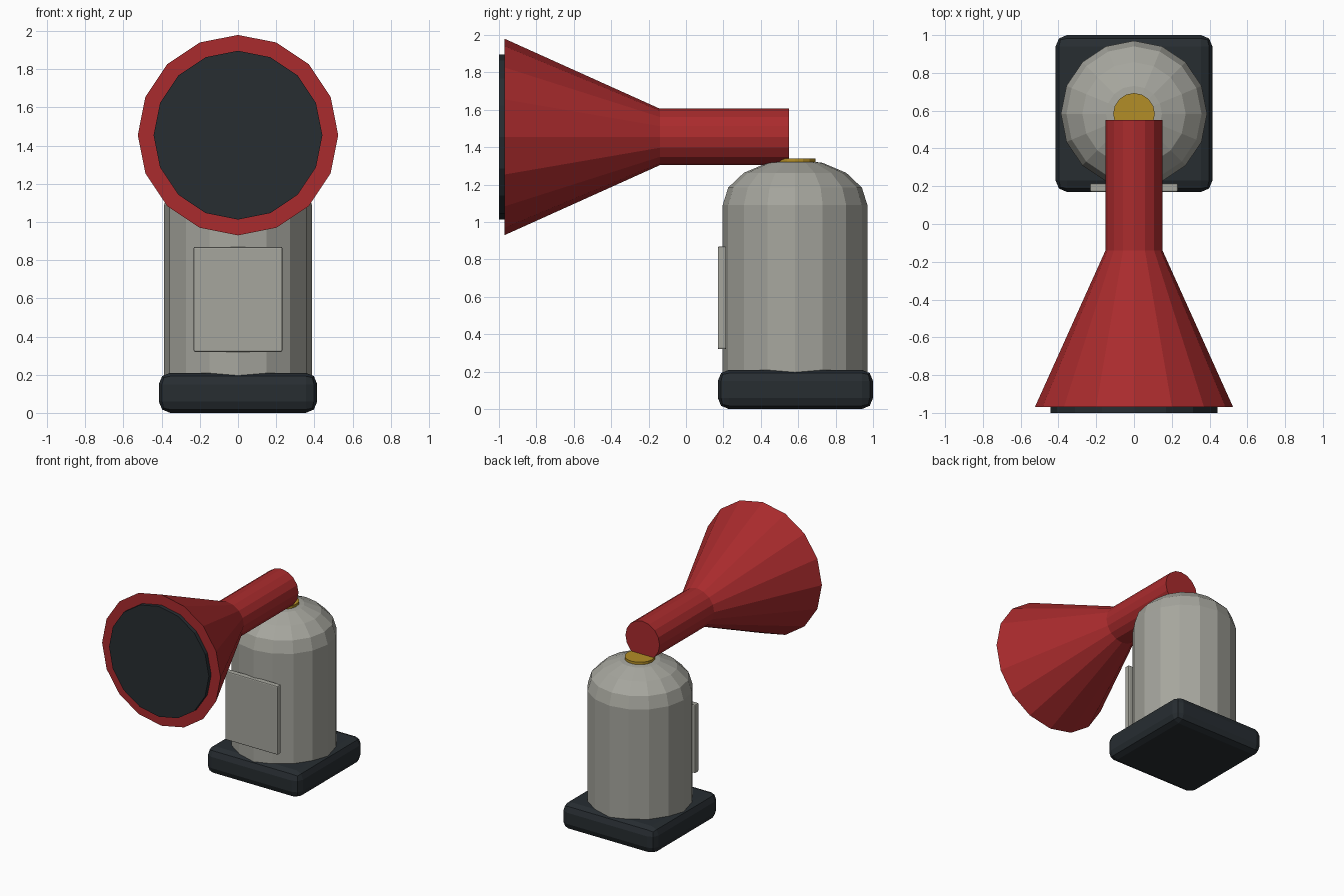
import bpy, bmesh
from math import sin, cos, pi, radians
from mathutils import Matrix, Vector

if "Cube" in bpy.data.objects:
    bpy.data.objects.remove(bpy.data.objects["Cube"])

SIDES = 16


def material(name, rgb):
    m = bpy.data.materials.new(name)
    m.diffuse_color = (*rgb, 1)
    m.use_nodes = True
    m.node_tree.nodes["Principled BSDF"].inputs["Base Color"].default_value = m.diffuse_color
    return m


RED = material("red_paint", (0.40, 0.024, 0.026))
GREY = material("warm_grey", (0.38, 0.38, 0.34))
DARK = material("dark_rubber", (0.02, 0.026, 0.031))
BRASS = material("brass", (0.45, 0.27, 0.02))


def finish(name, bm, mat):
    bmesh.ops.recalc_face_normals(bm, faces=bm.faces)
    mesh = bpy.data.meshes.new(name)
    bm.to_mesh(mesh)
    bm.free()
    mesh.materials.append(mat)
    ob = bpy.data.objects.new(name, mesh)
    bpy.context.collection.objects.link(ob)
    return ob


def lathe(name, profile, mat, matrix):
    """Revolve (radius, height) points around z, cap the ends, then place."""
    bm = bmesh.new()
    rings = [[bm.verts.new((r * cos(2 * pi * i / SIDES), r * sin(2 * pi * i / SIDES), h))
              for i in range(SIDES)] for r, h in profile]
    for a, b in zip(rings, rings[1:]):
        for i in range(SIDES):
            j = (i + 1) % SIDES
            bm.faces.new((a[i], a[j], b[j], b[i]))
    for (r, _), ring in ((profile[0], rings[0]), (profile[-1], rings[-1])):
        if r > 0:
            bm.faces.new(ring)
    bmesh.ops.remove_doubles(bm, verts=bm.verts, dist=1e-5)
    bm.transform(matrix)
    return finish(name, bm, mat)


def box(name, lo, hi, bevel, segments, mat):
    """Box between two corners with rounded edges."""
    lo, hi = Vector(lo), Vector(hi)
    bm = bmesh.new()
    bmesh.ops.create_cube(bm, size=1)
    bm.transform(Matrix.Translation((lo + hi) / 2) @ Matrix.Diagonal((*(hi - lo), 1)))
    bmesh.ops.bevel(bm, geom=bm.edges[:], offset=bevel, segments=segments,
                    profile=0.5, affect='EDGES')
    return finish(name, bm, mat)


# Upright parts share the body axis; horn parts point forward along -y
upright = Matrix.Translation((0, 0.583, 0))
forward = Matrix.Translation((0, 0, 1.455)) @ Matrix.Rotation(radians(90), 4, 'X')

# Base and front plate
box("base", (-0.415, 0.17, 0), (0.415, 1.0, 0.21), 0.06, 2, DARK)
box("front_plate", (-0.232, 0.17, 0.32), (0.232, 0.215, 0.87), 0.008, 2, GREY)

# Body cylinder with flattened dome on top
R, Z, H = 0.387, 1.09, 0.245
dome = [(R * cos(i * pi / 8), Z + H * sin(i * pi / 8)) for i in range(4)] + [(0, Z + H)]
lathe("body", [(R, 0.15)] + dome, GREY, upright)

# Brass cap between body and horn
lathe("brass_cap", [(0.11, 1.30), (0.11, 1.341)], BRASS, upright)

# Horn tube and bell, with dark mouth disc
lathe("horn", [(0.151, -0.55), (0.151, 0.14), (0.525, 0.97)], RED, forward)
lathe("horn_mouth", [(0.442, 0.95), (0.442, 1.0)], DARK, forward)
